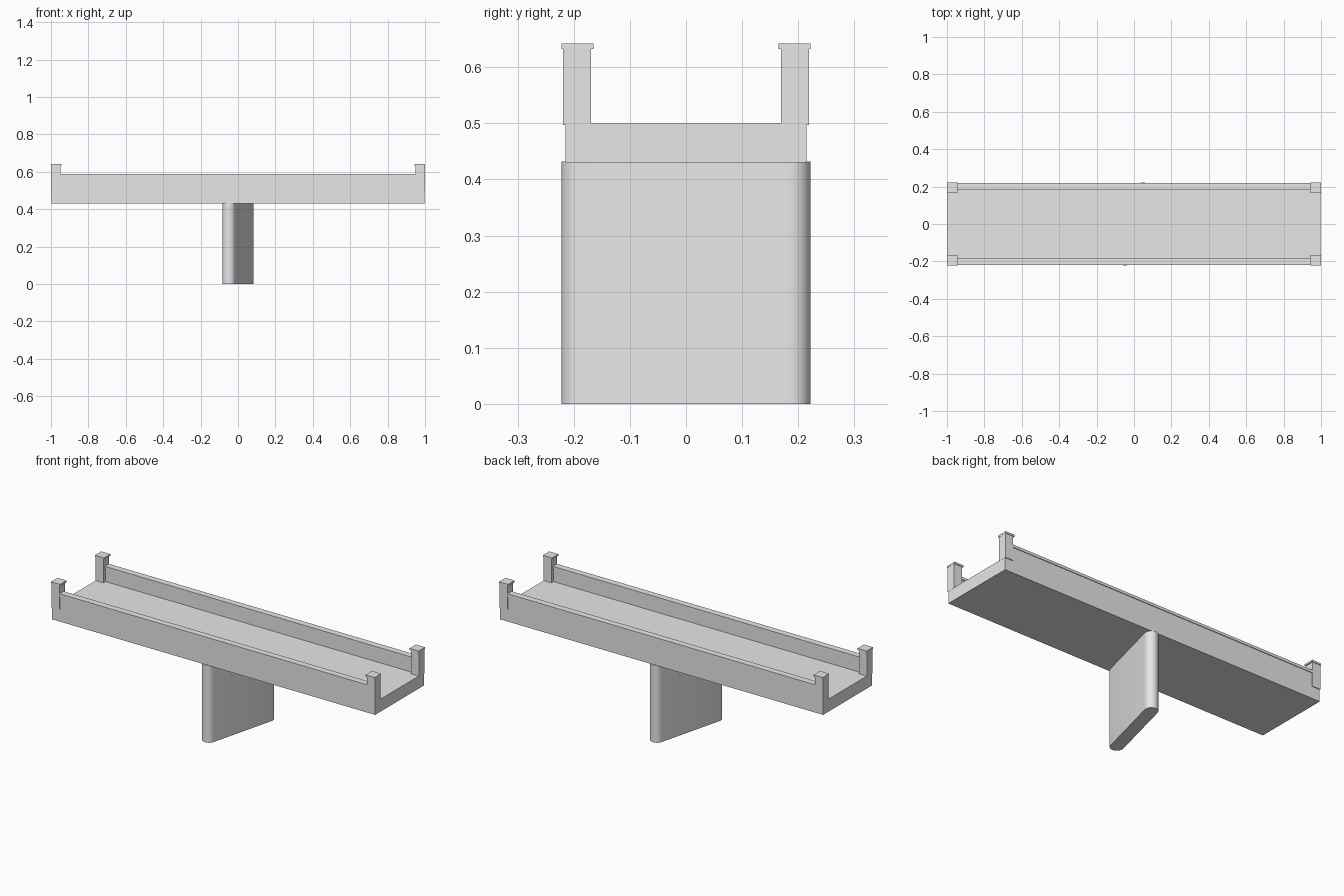
import bpy, bmesh, math

if "Cube" in bpy.data.objects:
    bpy.data.objects.remove(bpy.data.objects["Cube"])

stone = bpy.data.materials.new("light grey stone")
stone.diffuse_color = (0.8, 0.8, 0.8, 1)
stone.use_nodes = True
stone.node_tree.nodes["Principled BSDF"].inputs["Base Color"].default_value = stone.diffuse_color


def finish(name, bm):
    bmesh.ops.recalc_face_normals(bm, faces=bm.faces)
    mesh = bpy.data.meshes.new(name)
    bm.to_mesh(mesh)
    bm.free()
    mesh.materials.append(stone)
    obj = bpy.data.objects.new(name, mesh)
    bpy.context.collection.objects.link(obj)
    return obj


def box(name, x, y, z):
    bm = bmesh.new()
    bmesh.ops.create_cube(bm, size=1)
    for v in bm.verts:
        for i, (a, b) in enumerate((x, y, z)):
            v.co[i] = a if v.co[i] < 0 else b
    return finish(name, bm)


def span(sign, a, b):
    return tuple(sorted((sign * a, sign * b)))


# Road deck
box("deck", (-0.998, 0.998), (-0.215, 0.215), (0.43, 0.50))

for sy, side in ((-1, "front"), (1, "back")):
    # Parapet wall, flush with the deck side, and its coping
    box(side + "_parapet", (-0.96, 0.96), span(sy, 0.187, 0.215), (0.50, 0.575))
    box(side + "_coping", (-0.96, 0.96), span(sy, 0.182, 0.2185), (0.572, 0.587))
    # Corner posts with flat caps
    for sx, end in ((-1, "left"), (1, "right")):
        box(f"{side}_{end}_post", span(sx, 0.95, 0.999), span(sy, 0.169, 0.219), (0.497, 0.632))
        box(f"{side}_{end}_cap", span(sx, 0.944, 1.0), span(sy, 0.165, 0.222), (0.632, 0.642))

# Skewed pier with rounded ends
R, CX, CY, N = 0.035, 0.048, 0.187, 16
skew = math.atan2(CX, CY)
bm = bmesh.new()
ring = []
for s in (1, -1):
    for i in range(N + 1):
        a = -skew + math.pi * i / N + (0 if s == 1 else math.pi)
        ring.append(bm.verts.new((s * CX + R * math.cos(a), s * CY + R * math.sin(a), 0)))
base = bm.faces.new(ring)
ext = bmesh.ops.extrude_face_region(bm, geom=[base], use_keep_orig=True)
for v in ext["geom"]:
    if isinstance(v, bmesh.types.BMVert):
        v.co.z = 0.432
pier = finish("pier", bm)
bpy.context.view_layer.objects.active = pier
pier.select_set(True)
bpy.ops.object.shade_smooth_by_angle(angle=math.radians(30))
